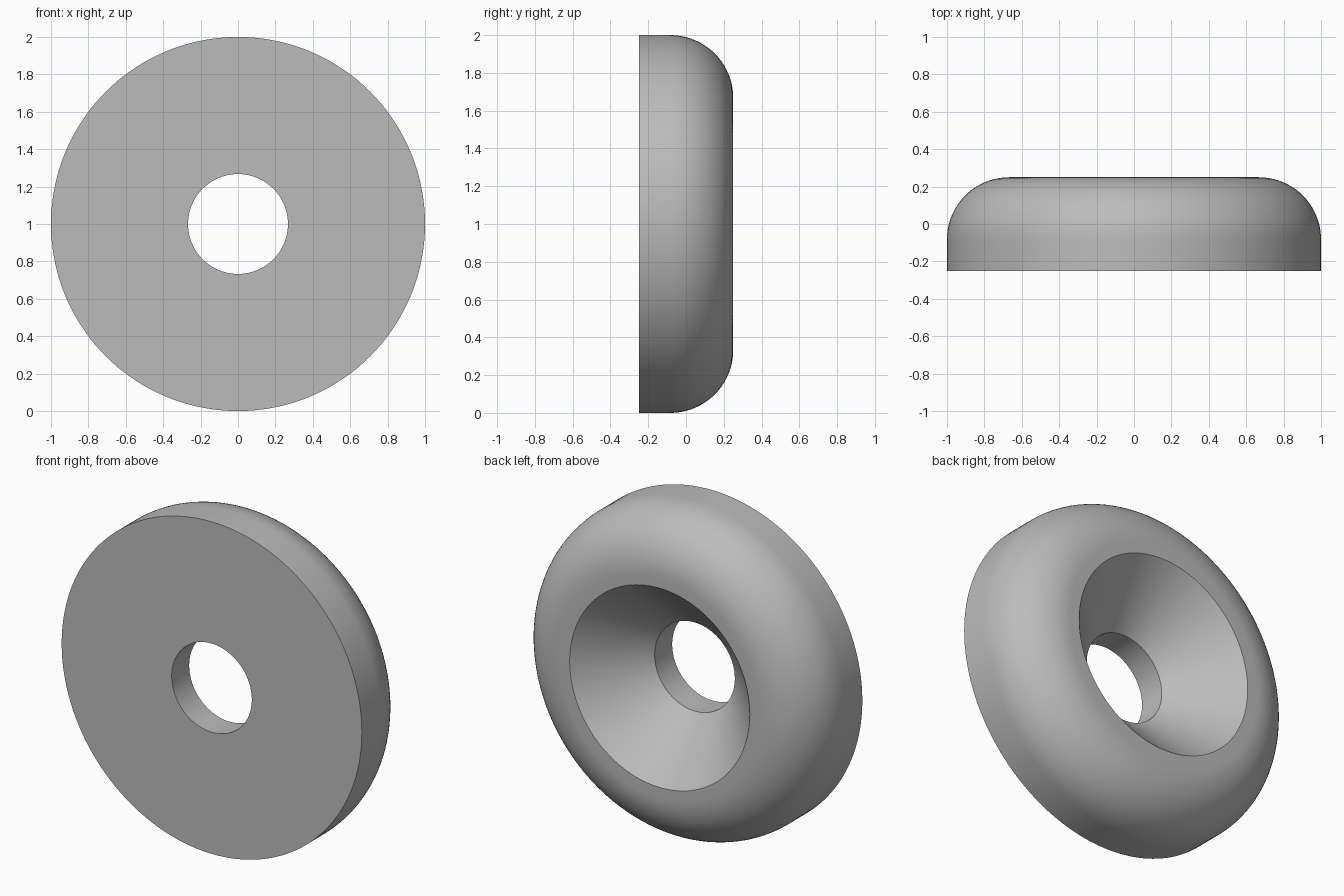
import bpy
import bmesh
from math import cos, sin, pi, radians
from mathutils import Vector

cube = bpy.data.objects.get("Cube")
if cube:
    bpy.data.objects.remove(cube, do_unlink=True)

# Plain grey metal
grey = bpy.data.materials.new("grey metal")
grey.use_nodes = True
colour = (0.5, 0.5, 0.5, 1)
grey.diffuse_color = colour
grey.node_tree.nodes["Principled BSDF"].inputs["Base Color"].default_value = colour

OUTER, HOLE, SINK = 1.0, 0.267, 0.6
HALF = 0.25            # half thickness
FILLET = 0.333         # rounded outer edge
STEPS, SEGMENTS = 20, 144

# Cross-section as (radius, y): bore, countersink, rounded rim
profile = [(HOLE, -HALF), (HOLE, HALF - (SINK - HOLE)), (SINK, HALF)]
for i in range(STEPS + 1):
    a = pi / 2 * (1 - i / STEPS)
    profile.append((OUTER - FILLET + FILLET * cos(a),
                    HALF - FILLET + FILLET * sin(a)))
profile.append((OUTER, -HALF))

# Revolve the closed section around the washer's axis
bm = bmesh.new()
verts = [bm.verts.new((r, y, 1)) for r, y in profile]
edges = [bm.edges.new((verts[i - 1], verts[i])) for i in range(len(verts))]
bmesh.ops.spin(bm, geom=verts + edges, cent=Vector((0, 0, 1)),
               axis=Vector((0, 1, 0)), angle=2 * pi, steps=SEGMENTS,
               use_merge=True)
bmesh.ops.remove_doubles(bm, verts=bm.verts, dist=0.0001)
bmesh.ops.recalc_face_normals(bm, faces=bm.faces)

mesh = bpy.data.meshes.new("countersunk_washer")
bm.to_mesh(mesh)
bm.free()
mesh.materials.append(grey)
washer = bpy.data.objects.new("countersunk_washer", mesh)
bpy.context.collection.objects.link(washer)

# Smooth curves, crisp rims
bpy.ops.object.select_all(action="DESELECT")
washer.select_set(True)
bpy.context.view_layer.objects.active = washer
bpy.ops.object.shade_smooth_by_angle(angle=radians(30))
